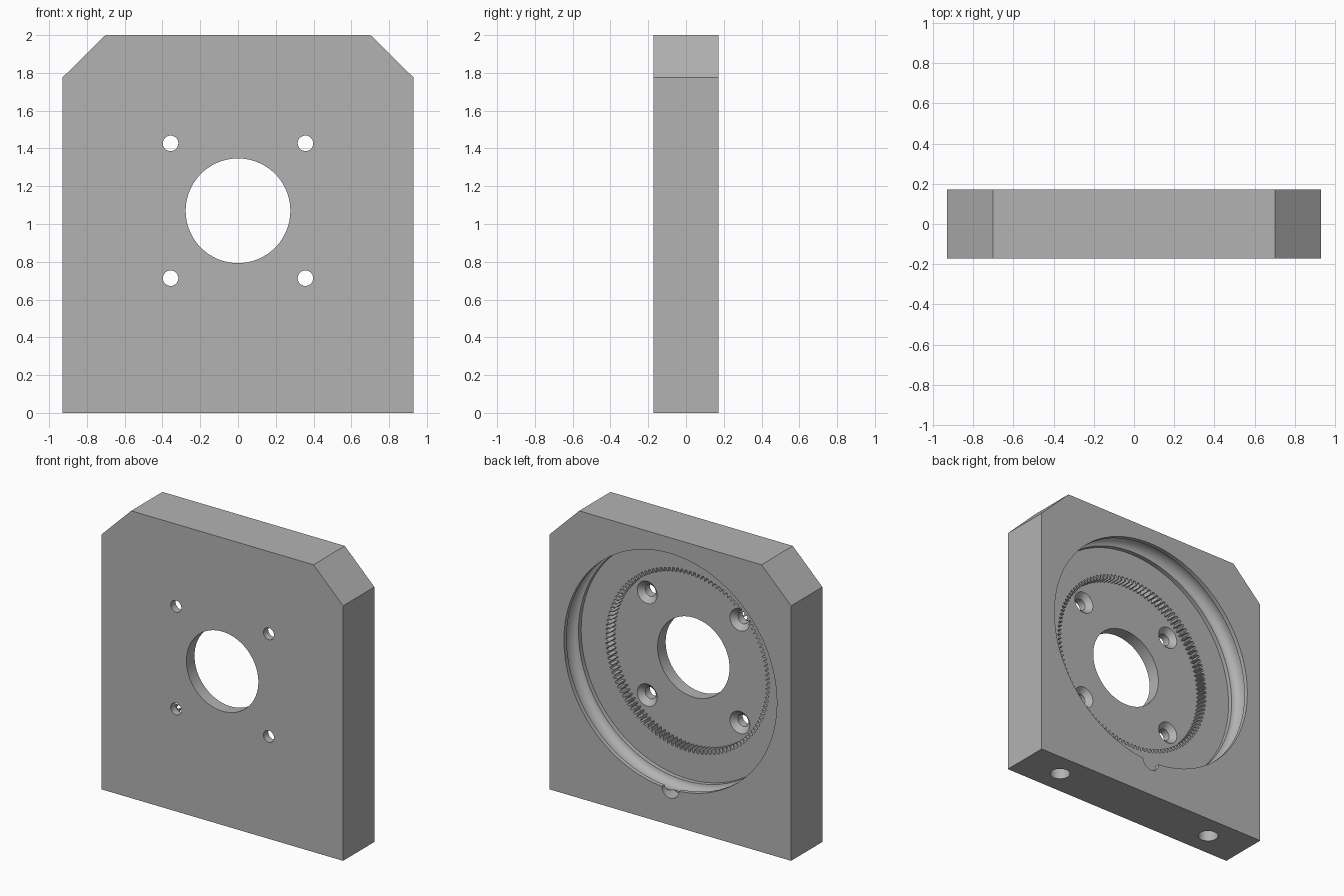
import bpy
import bmesh
from math import sin, cos, pi, radians
from mathutils import Matrix, Vector

AXIS_Z = 1.07                  # height of the bore axis
BACK, FRONT = 0.172, -0.172
POCKET_Y = BACK - 0.19         # seat around the gear ring
FLOOR_Y = BACK - 0.255         # floor inside the gear ring

cube = bpy.data.objects.get("Cube")
if cube:
    bpy.data.objects.remove(cube)

metal = bpy.data.materials.new("plain grey")
metal.use_nodes = True
metal.diffuse_color = (0.45, 0.45, 0.45, 1)
metal.node_tree.nodes["Principled BSDF"].inputs["Base Color"].default_value = metal.diffuse_color


def loft(name, rings):
    """Skin a stack of equal closed rings and cap both ends."""
    bm = bmesh.new()
    loops = [[bm.verts.new(p) for p in ring] for ring in rings]
    n = len(loops[0])
    for a, b in zip(loops, loops[1:]):
        for i in range(n):
            j = (i + 1) % n
            bm.faces.new((a[i], a[j], b[j], b[i]))
    bm.faces.new(loops[0])
    bm.faces.new(loops[-1])
    bmesh.ops.recalc_face_normals(bm, faces=bm.faces)
    mesh = bpy.data.meshes.new(name)
    bm.to_mesh(mesh)
    bm.free()
    mesh.materials.append(metal)
    obj = bpy.data.objects.new(name, mesh)
    bpy.context.collection.objects.link(obj)
    return obj


def turned(name, profile, x=0, z=AXIS_Z, sides=48):
    """Revolve (radius, y) points about a line parallel to y."""
    angles = [2 * pi * i / sides for i in range(sides)]
    return loft(name, [[(x + r * cos(a), y, z + r * sin(a)) for a in angles]
                       for r, y in profile])


# Plate with clipped top corners
half = [(0.93, 0), (0.93, 1.775), (0.702, 2)]
outline = half + [(-x, z) for x, z in reversed(half)]
plate = loft("mounting_plate", [[(x, y, z) for x, z in outline] for y in (FRONT, BACK)])

cutters = []

# Round pocket with a ball race in its wall
race = []
for i in range(13):
    a = pi * i / 12
    race.append((0.82 + 0.05 * sin(a), BACK - 0.095 + 0.065 * cos(a)))
cutters.append(turned("race_pocket", [(0.82, BACK + 0.1)] + race + [(0.82, POCKET_Y)], sides=128))

# Internal gear ring
TEETH = 120
tooth = [(0.0, 0.602), (0.2, 0.602), (0.42, 0.63), (0.78, 0.63)]
ring = []
for t in range(TEETH):
    for step, r in tooth:
        a = 2 * pi * (t + step) / TEETH
        ring.append((r * cos(a), r * sin(a)))
cutters.append(loft("gear_pocket", [[(x, y, AXIS_Z + z) for x, z in ring]
                                    for y in (POCKET_Y + 0.05, FLOOR_Y)]))

# Centre bore
cutters.append(turned("centre_bore", [(0.277, 0.1), (0.277, FRONT - 0.1)], sides=96))

# Countersunk screw holes
for sx in (-1, 1):
    for sz in (-1, 1):
        cutters.append(turned("screw_hole", [(0.077, FLOOR_Y + 0.02), (0.077, FLOOR_Y),
                                             (0.041, FLOOR_Y - 0.036), (0.041, FRONT - 0.1)],
                              x=0.357 * sx, z=AXIS_Z + 0.357 * sz, sides=32))

# Ball filling notch below the pocket
cutters.append(turned("filling_notch", [(0.066, BACK + 0.08), (0.066, BACK - 0.095)],
                      z=AXIS_Z - 0.817, sides=32))

# Fixing holes in the underside
for x in (-0.63, 0.63):
    circle = [(x + 0.065 * cos(2 * pi * i / 32), 0.065 * sin(2 * pi * i / 32)) for i in range(32)]
    cutters.append(loft("fixing_hole", [[(px, py, z) for px, py in circle] for z in (-0.1, 0.4)]))

# Cut everything out of the plate
bpy.context.view_layer.objects.active = plate
for cutter in cutters:
    mod = plate.modifiers.new(cutter.name, "BOOLEAN")
    mod.operation = "DIFFERENCE"
    mod.solver = "EXACT"
    mod.object = cutter
    bpy.ops.object.modifier_apply(modifier=mod.name)
    bpy.data.objects.remove(cutter)

bpy.ops.object.select_all(action="DESELECT")
plate.select_set(True)
bpy.ops.object.shade_smooth_by_angle(angle=radians(25))
